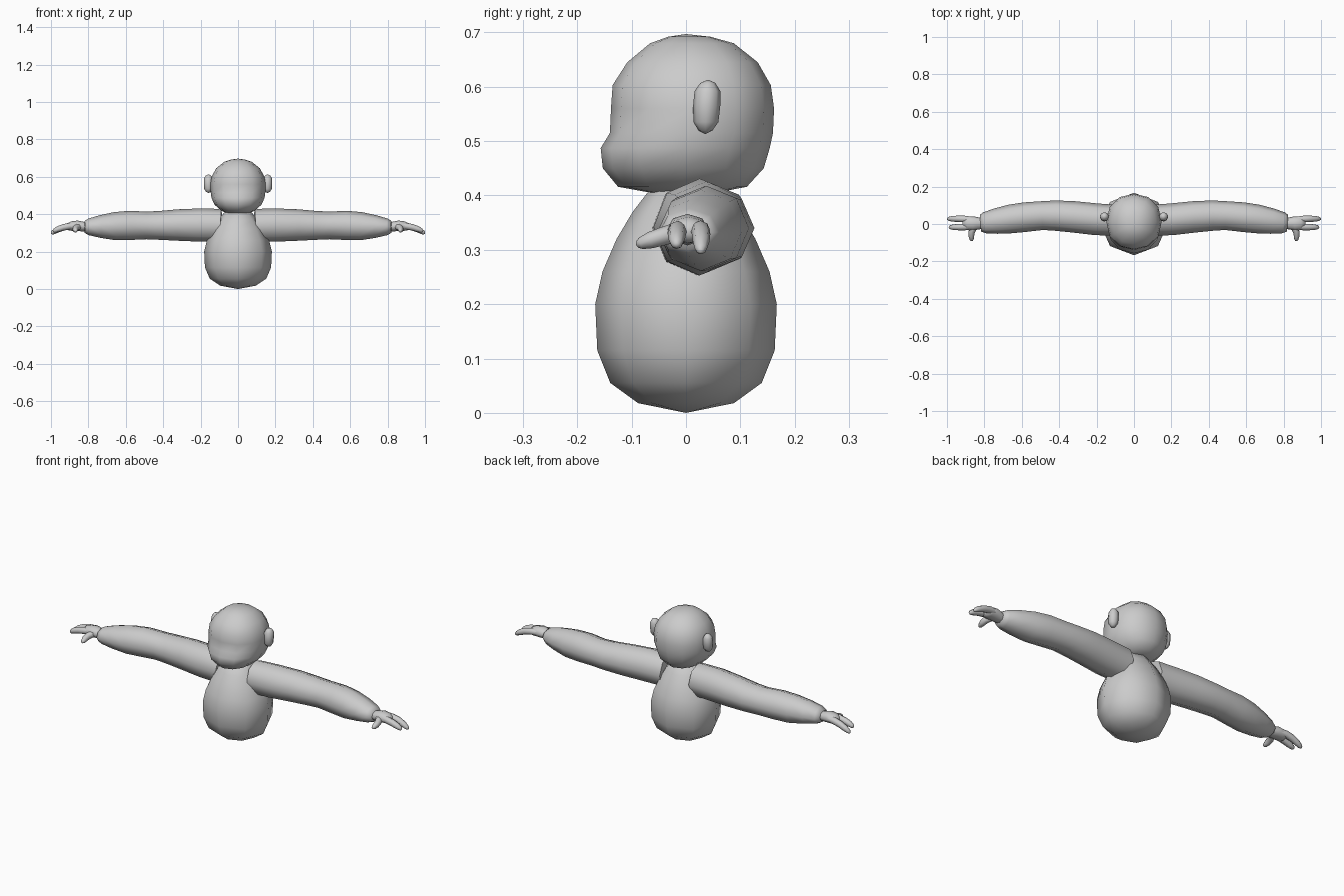
import bpy, bmesh, math
from mathutils import Vector

if "Cube" in bpy.data.objects:
    bpy.data.objects.remove(bpy.data.objects["Cube"])

grey = bpy.data.materials.new("plain grey")
grey.use_nodes = True
grey.diffuse_color = (0.6, 0.6, 0.6, 1)
grey.node_tree.nodes["Principled BSDF"].inputs["Base Color"].default_value = (0.6, 0.6, 0.6, 1)


def loft(name, rings, sides=8, mirror=False, upright=False, square=1.0):
    """Skin elliptical rings (x, y, z, radius_a, radius_b) along their path."""
    bm = bmesh.new()
    centres = [Vector(r[:3]) for r in rings]
    loops = []
    for i, ring in enumerate(rings):
        if upright:
            a, b = Vector((1, 0, 0)), Vector((0, 1, 0))
        else:
            t = (centres[min(i + 1, len(rings) - 1)] - centres[max(i - 1, 0)]).normalized()
            a = t.cross(Vector((0, 0, 1))).normalized()
            b = a.cross(t)
        loop = []
        for k in range(sides):
            ang = 2 * math.pi * k / sides
            c, s = math.cos(ang), math.sin(ang)
            c = math.copysign(abs(c) ** square, c)
            s = math.copysign(abs(s) ** square, s)
            loop.append(bm.verts.new(centres[i] + a * c * ring[3] + b * s * ring[4]))
        loops.append(loop)
    for low, high in zip(loops, loops[1:]):
        for k in range(sides):
            j = (k + 1) % sides
            bm.faces.new((low[k], low[j], high[j], high[k]))
    bm.faces.new(loops[0][::-1])
    bm.faces.new(loops[-1])
    bmesh.ops.remove_doubles(bm, verts=bm.verts, dist=0.0003)
    bmesh.ops.recalc_face_normals(bm, faces=bm.faces)
    mesh = bpy.data.meshes.new(name)
    bm.to_mesh(mesh)
    bm.free()
    mesh.materials.append(grey)
    obj = bpy.data.objects.new(name, mesh)
    bpy.context.collection.objects.link(obj)
    if mirror:
        obj.modifiers.new("Mirror", "MIRROR")
    bpy.ops.object.select_all(action="DESELECT")
    obj.select_set(True)
    bpy.context.view_layer.objects.active = obj
    bpy.ops.object.shade_smooth_by_angle(angle=math.radians(75))
    return obj


# Pear-shaped body
body = [(0, 0), (.018, .092), (.055, .145), (.115, .17), (.2, .174), (.26, .16),
        (.32, .133), (.37, .102), (.41, .07), (.43, 0)]
loft("body", [(0, 0, z, r * 1.04, r * .96) for z, r in body], upright=True)

# Head with protruding muzzle: height, half width, front, back
head = [(.4, 0, 0, 0), (.406, .06, -.07, .06), (.416, .085, -.125, .112),
        (.45, .125, -.153, .143), (.487, .142, -.157, .154), (.515, .146, -.14, .16),
        (.56, .148, -.138, .162), (.603, .14, -.135, .156), (.645, .117, -.108, .132),
        (.68, .074, -.066, .088), (.692, .038, -.033, .045), (.697, 0, 0, 0)]
loft("head", [(0, (f + b) / 2, z, w, (b - f) / 2) for z, w, f, b in head],
     sides=12, upright=True, square=.92)

# Ears
ear = [(.513, 0), (.519, .5), (.535, .92), (.565, 1), (.592, .95), (.607, .55), (.613, 0)]
loft("ears", [(.158, .038 + (z - .563) * .05, z, .025 * r, .025 * r) for z, r in ear],
     mirror=True, upright=True)

# Long arms
loft("arms", [(.09, .02, .34, .082, .088), (.2, .025, .342, .085, .089),
              (.32, .038, .342, .084, .084), (.42, .045, .34, .081, .077),
              (.49, .045, .34, .077, .074), (.58, .037, .34, .079, .078),
              (.66, .027, .336, .077, .075), (.74, .015, .334, .068, .06),
              (.8, .006, .332, .056, .044), (.82, .004, .332, .045, .032),
              (.826, .004, .332, 0, 0)], mirror=True)

# Palms
loft("palms", [(.8, .003, .332, .028, .022), (.83, .003, .334, .032, .026),
               (.86, .003, .338, .038, .028), (.89, .004, .336, .037, .025),
               (.91, .006, .331, .03, .019), (.918, .006, .329, 0, 0)], mirror=True)


# Fingers and thumbs: tapered, round-tipped tubes
def digit(name, start, middle, end, radius):
    p, q, r = Vector(start), Vector(middle), Vector(end)
    rings = []
    for t, s in ((0, .9), (.25, 1.05), (.5, 1), (.75, .9), (.92, .65), (.98, .35), (1, 0)):
        c = p * (1 - t) ** 2 + q * 2 * t * (1 - t) + r * t * t
        rings.append((*c, radius * s, radius * s))
    loft(name, rings, mirror=True)


digit("outer_fingers", (.87, .024, .338), (.94, .03, .34), (1, .027, .295), .017)
digit("inner_fingers", (.87, -.014, .338), (.94, -.018, .336), (.99, -.017, .307), .017)
digit("thumbs", (.845, -.01, .334), (.88, -.035, .328), (.866, -.092, .309), .017)
